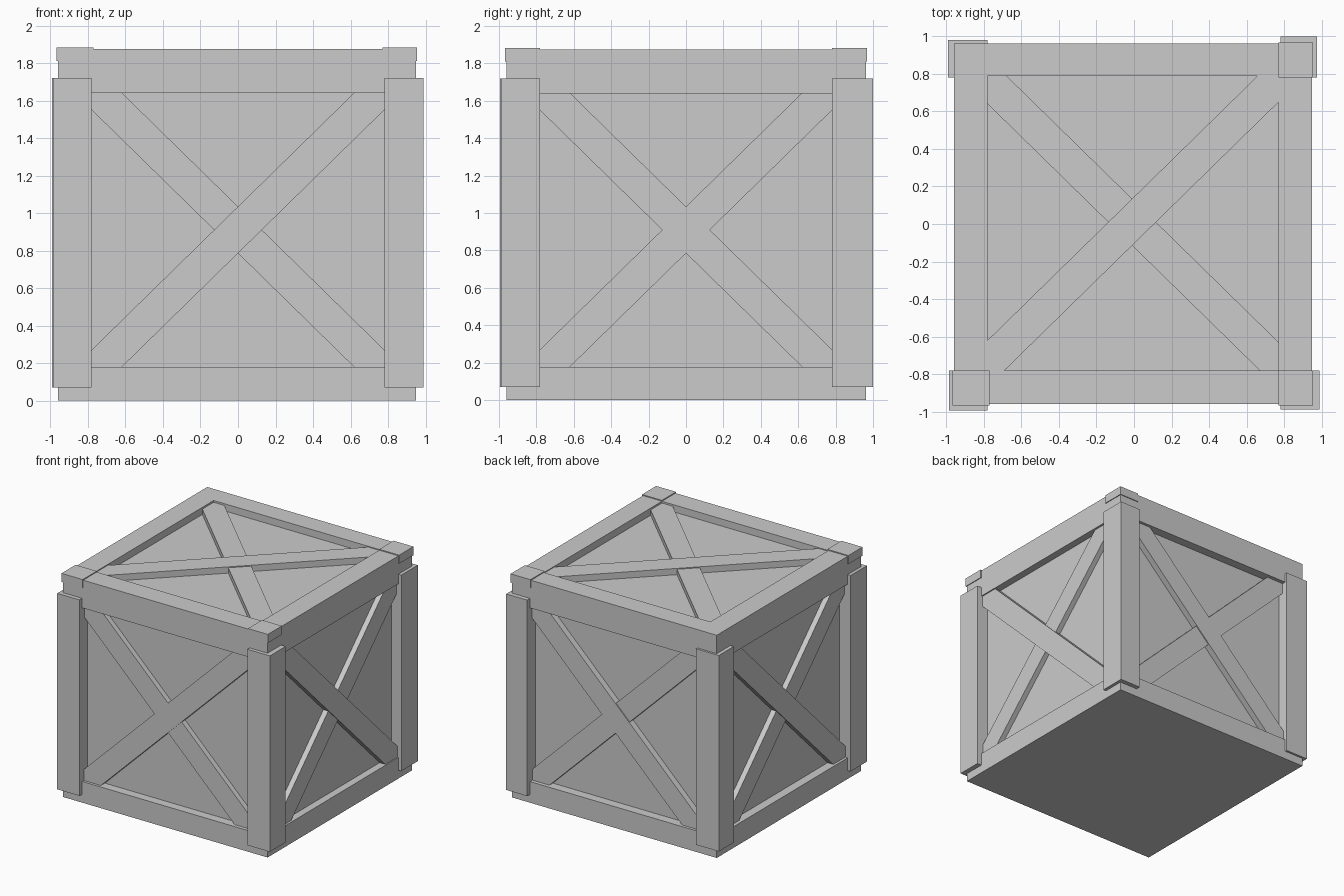
import bpy, bmesh
from math import radians, cos, sin
from mathutils import Vector, Matrix

if "Cube" in bpy.data.objects:
    bpy.data.objects.remove(bpy.data.objects["Cube"])


def make_object(name, bm):
    mesh = bpy.data.meshes.new(name)
    bm.to_mesh(mesh)
    bm.free()
    obj = bpy.data.objects.new(name, mesh)
    bpy.context.collection.objects.link(obj)
    return obj


def box(name, lo, hi):
    lo, hi = Vector(lo), Vector(hi)
    bm = bmesh.new()
    size = hi - lo
    mat = Matrix.Translation((lo + hi) / 2) @ Matrix.Diagonal((*size, 1))
    bmesh.ops.create_cube(bm, size=1, matrix=mat)
    return make_object(name, bm)


def brace(name, centre, u, v, angle, inner, outer):
    """Diagonal board lying on the face spanned by u (right) and v (up)."""
    u, v = Vector(u), Vector(v)
    n = u.cross(v)
    a = radians(angle)
    along = u * cos(a) + v * sin(a)
    across = n.cross(along)
    rot = Matrix((along, across, n)).transposed().to_4x4()
    pos = Vector(centre) + n * (inner + outer) / 2
    bm = bmesh.new()
    mat = (Matrix.Translation(pos) @ rot
           @ Matrix.Diagonal((2.36, 0.178, outer - inner, 1)))
    bmesh.ops.create_cube(bm, size=1, matrix=mat)
    return make_object(name, bm)


# Recessed panels
P, TOP = 0.885, 1.875
box("crate_core", (-P, -P, 0), (P, P, 1.815))

# Rails around the bottom and the top rim
X0, X1, Y0, Y1, IN = -0.96, 0.948, -0.96, 0.962, 0.78
for level, z0, z1 in (("bottom", 0, 0.178), ("top", 1.64, TOP)):
    box(level + "_rail_front", (X0, Y0, z0), (X1, -IN, z1))
    box(level + "_rail_back", (X0, IN + 0.01, z0), (X1, Y1, z1))
    box(level + "_rail_left", (X0, -IN, z0), (-IN, IN + 0.01, z1))
    box(level + "_rail_right", (IN - 0.01, -IN, z0), (X1, IN + 0.01, z1))

# Corner posts, each set slightly differently
posts = {"front_left": (-0.987, -0.995), "front_right": (0.99, -0.99),
         "back_right": (0.975, 1.0), "back_left": (-0.992, 0.98)}
for name, (x, y) in posts.items():
    sx, sy = (1 if x > 0 else -1), (1 if y > 0 else -1)
    xs, ys = sorted((x, sx * IN)), sorted((y, sy * IN))
    box("post_" + name, (xs[0], ys[0], 0.07), (xs[1], ys[1], 1.72))
    # Small caps on three of the top corners
    if name != "back_left":
        ex, ey = (X1 if sx > 0 else X0), (Y1 if sy > 0 else Y0)
        xs = sorted((ex + sx * 0.007, sx * 0.77))
        ys = sorted((ey + sy * 0.007, sy * 0.78))
        box("cap_" + name, (xs[0], ys[0], 1.81), (xs[1], ys[1], TOP + 0.008))

# Crossed braces: the main board runs over the second one
mid, up = (0, 0, 0.91), (0, 0, 1)
faces = [("front", mid, (1, 0, 0), up, 1, P), ("right", mid, (0, 1, 0), up, -1, P),
         ("back", mid, (-1, 0, 0), up, -1, P), ("left", mid, (0, -1, 0), up, -1, P),
         ("top", (-0.01, 0.01, 0), (1, 0, 0), (0, 1, 0), 1, 1.815)]
for name, c, u, v, s, d in faces:
    brace(name + "_brace_main", c, u, v, 44.4 * s, d - 0.02, d + 0.053)
    brace(name + "_brace_second", c, u, v, -44.4 * s, d - 0.02, d + 0.045)
